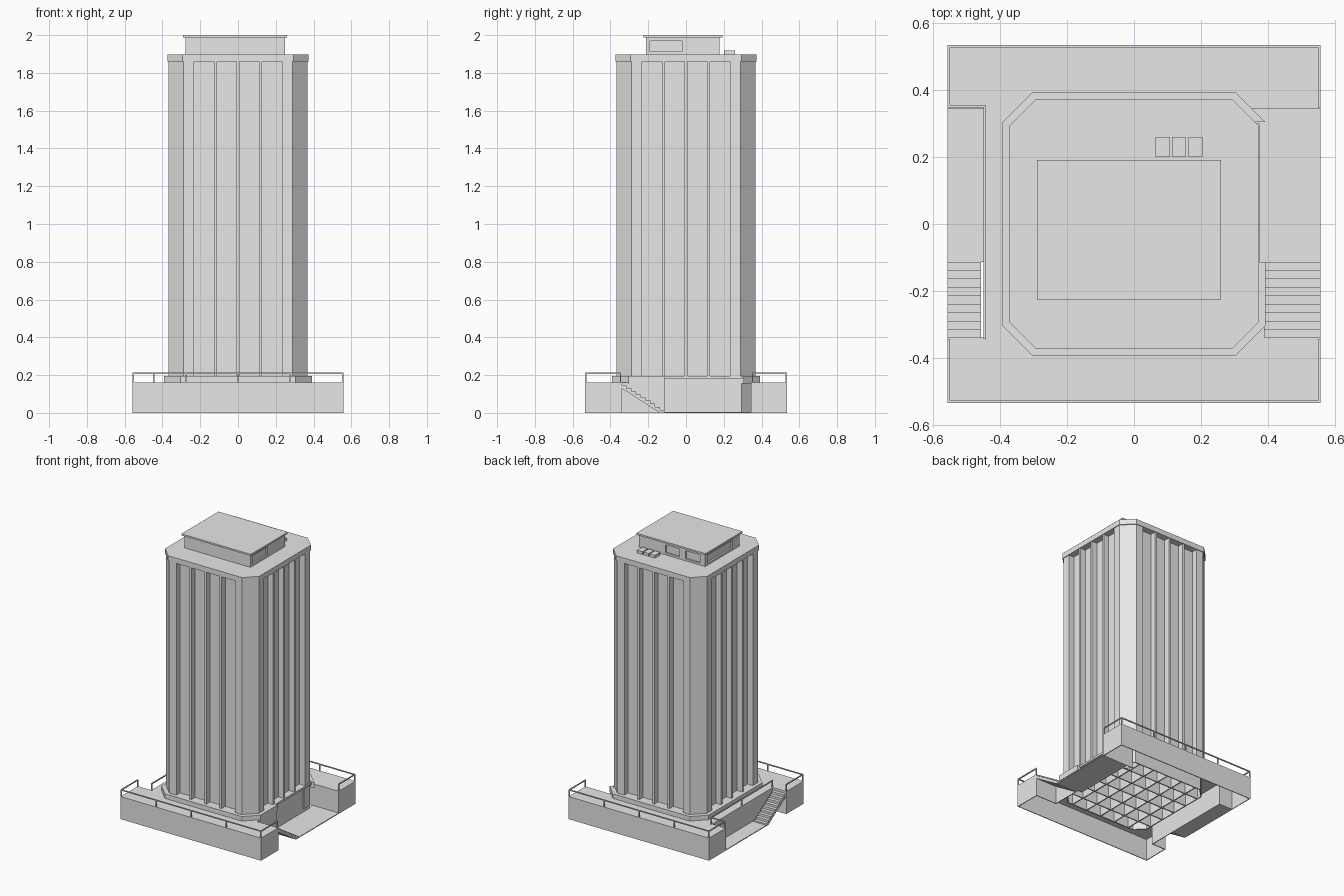
import bpy, bmesh
from mathutils import Vector

if "Cube" in bpy.data.objects:
    bpy.data.objects.remove(bpy.data.objects["Cube"], do_unlink=True)

concrete = bpy.data.materials.new("concrete_grey")
concrete.use_nodes = True
concrete.diffuse_color = (0.8, 0.8, 0.8, 1)
concrete.node_tree.nodes["Principled BSDF"].inputs["Base Color"].default_value = (0.8, 0.8, 0.8, 1)


def finish(name, bm):
    bmesh.ops.recalc_face_normals(bm, faces=bm.faces)
    mesh = bpy.data.meshes.new(name)
    bm.to_mesh(mesh)
    bm.free()
    mesh.materials.append(concrete)
    obj = bpy.data.objects.new(name, mesh)
    bpy.context.collection.objects.link(obj)
    return obj


def boxes(name, specs):
    """Each spec is (x0, x1, y0, y1, z0, z1)."""
    bm = bmesh.new()
    for s in specs:
        lo, hi = Vector(s[0::2]), Vector(s[1::2])
        for v in bmesh.ops.create_cube(bm, size=1)["verts"]:
            v.co = (lo + hi) / 2 + v.co * (hi - lo)
    return finish(name, bm)


def prism(name, points, z0, z1, bottom=True, top=True):
    bm = bmesh.new()
    low = [bm.verts.new((x, y, z0)) for x, y in points]
    high = [bm.verts.new((x, y, z1)) for x, y in points]
    for i in range(len(points)):
        j = (i + 1) % len(points)
        bm.faces.new((low[i], low[j], high[j], high[i]))
    if bottom:
        bm.faces.new(low[::-1])
    if top:
        bm.faces.new(high)
    return finish(name, bm)


def four_sides(side):
    """Repeat the points of the front side round all four sides."""
    points = []
    for _ in range(4):
        points += side
        side = [(-y, x) for x, y in side]
    return points


def octagon(r, c):
    return four_sides([(-c, -r), (c, -r)])


def thicken(obj, amount):
    mod = obj.modifiers.new("thickness", "SOLIDIFY")
    mod.thickness = amount
    mod.offset = -1


# Hollow terrace with a sunken court on each side
X, Y, DECK = 0.5575, 0.535, 0.162
COURT0, COURT1, FOOT = -0.34, 0.345, -0.113
terrace = prism("terrace", [
    (-X, -Y), (X, -Y), (X, COURT0), (0.39, COURT0), (0.39, FOOT), (0.36, FOOT),
    (0.36, 0.295), (0.31, COURT1), (X, COURT1), (X, Y), (-X, Y),
    (-X, COURT1), (-0.45, COURT1), (-0.45, COURT0), (-X, COURT0)], 0, DECK, bottom=False)
thicken(terrace, 0.008)
boxes("court_floors", [(0.352, X, FOOT, COURT1, 0, 0.006),
                       (-X, -0.45, FOOT, COURT1, 0, 0.006)])


# Stairs down into the courts
def stairs(name, x0, x1, count=9):
    run, rise = (FOOT - COURT0) / count, DECK / (count + 1)
    profile = [(COURT0, DECK - rise)]
    for i in range(count):
        y, z = COURT0 + run * (i + 1), DECK - rise * (i + 1)
        profile += [(y, z), (y, z - rise)]
    profile += [(FOOT - run, 0), (COURT0, DECK - 2 * rise)]
    bm = bmesh.new()
    face = bm.faces.new([bm.verts.new((x0, y, z)) for y, z in profile])
    out = bmesh.ops.extrude_face_region(bm, geom=[face])["geom"]
    moved = [g for g in out if isinstance(g, bmesh.types.BMVert)]
    bmesh.ops.translate(bm, verts=moved, vec=(x1 - x0, 0, 0))
    return finish(name, bm)


stairs("right_stairs", 0.39, X)
stairs("left_stairs", -X, -0.458)

# Court door and lintel
boxes("court_door", [(0.358, 0.366, 0.225, 0.293, 0.03, 0.178)])
boxes("court_lintel", [(0.35, 0.375, FOOT, 0.3, 0.18, 0.195)])

# Plinth, cut back above the court
prism("plinth", [(-0.305, -0.393), (0.305, -0.393), (0.393, -0.305), (0.393, FOOT),
                 (0.36, FOOT), (0.36, 0.305), (0.393, 0.305), (0.305, 0.393),
                 (-0.305, 0.393), (-0.393, 0.305), (-0.393, -0.305)], 0.155, 0.195)

# Ribs and ring beam under the tower
ribs = [i * 0.12 for i in range(-2, 3)]
boxes("floor_ribs", [(p - 0.004, p + 0.004, -0.346, 0.346, 0.05, 0.155) for p in ribs]
      + [(-0.346, 0.346, p - 0.004, p + 0.004, 0.05, 0.155) for p in ribs])
thicken(prism("ring_beam", octagon(0.35, 0.28), 0.05, 0.155, False, False), 0.008)

# Tower shaft with four tall recesses on each side
R, C, DEPTH = 0.368, 0.288, 0.042
side = [(-C, -R)]
for i in range(4):
    a = -0.232 + i * 0.12
    b = a + 0.104
    side += [(a, -R), (a, -R + DEPTH), (b, -R + DEPTH), (b, -R)]
side.append((C, -R))
prism("tower_shaft", four_sides(side), 0.19, 1.862)
prism("tower_cap", octagon(0.373, 0.293), 1.86, 1.898)

# Penthouse with inset windows
penthouse = boxes("penthouse", [(-0.277, 0.248, -0.213, 0.178, 1.895, 1.99)])
w0, w1, d = 1.912, 1.97, 0.012
cutter = boxes("window_cutter", [
    (0.248 - d, 0.3, -0.19, -0.02, w0, w1),
    (-0.235, -0.12, 0.178 - d, 0.25, w0, w1),
    (-0.075, 0.04, 0.178 - d, 0.25, w0, w1),
    (-0.35, -0.277 + d, -0.13, 0.15, w0, w1)])
cutter.hide_render = True
cut = penthouse.modifiers.new("windows", "BOOLEAN")
cut.operation = "DIFFERENCE"
cut.solver = "EXACT"
cut.object = cutter
bpy.context.view_layer.objects.active = penthouse
bpy.ops.object.modifier_apply(modifier=cut.name)
bpy.data.objects.remove(cutter, do_unlink=True)
boxes("penthouse_roof", [(-0.29, 0.26, -0.226, 0.192, 1.988, 2.0)])

# Rooftop units
boxes("rooftop_units", [(x, x + 0.042, 0.2, 0.26, 1.895, 1.918) for x in (0.065, 0.114, 0.163)])

# Railings
T, RAIL = 0.007, 0.213


def railing(name, path, spacing=0.28):
    h = T / 2
    specs = []
    for (ax, ay), (bx, by) in zip(path, path[1:]):
        specs.append((min(ax, bx) - h, max(ax, bx) + h, min(ay, by) - h, max(ay, by) + h,
                      RAIL - T, RAIL))
        n = max(1, round((abs(bx - ax) + abs(by - ay)) / spacing))
        for i in range(n + 1):
            x, y = ax + (bx - ax) * i / n, ay + (by - ay) * i / n
            specs.append((x - h, x + h, y - h, y + h, DECK - 0.004, RAIL))
    return boxes(name, specs)


EX, EY = X - T / 2, Y - T / 2
railing("front_railing", [(-EX, COURT0 - T), (-EX, -EY), (EX, -EY), (EX, COURT0 - T)])
railing("back_railing", [(EX, COURT1 + T), (EX, EY), (-EX, EY), (-EX, COURT1 + T),
                         (-0.446, COURT1 + T), (-0.446, COURT0)])
